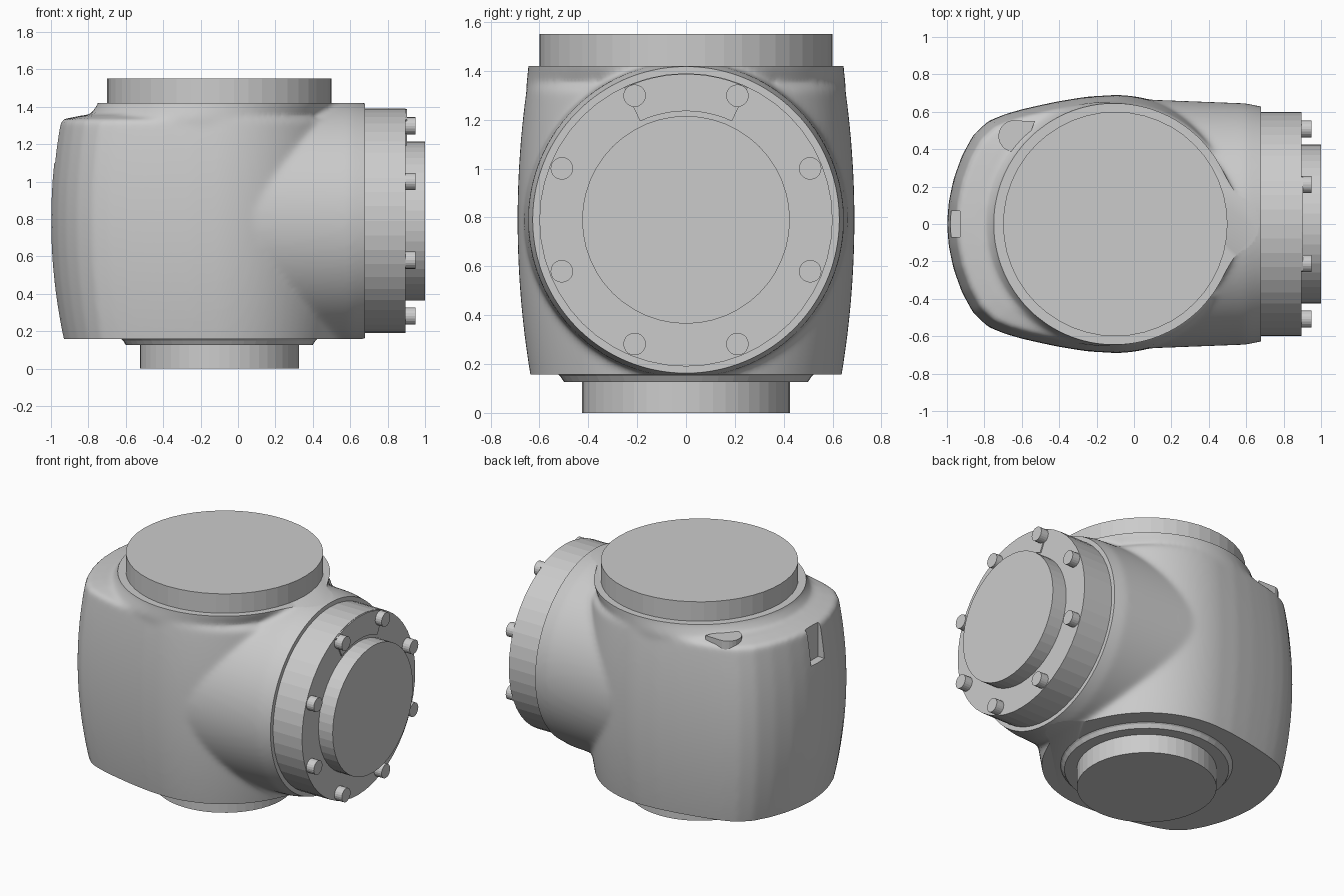
import bpy, bmesh, math
from mathutils import Vector

if "Cube" in bpy.data.objects:
    bpy.data.objects.remove(bpy.data.objects["Cube"])

CX, CZ = -0.1, 0.79      # vertical axis x, horizontal axis z


def new_obj(name, bm):
    bmesh.ops.recalc_face_normals(bm, faces=bm.faces)
    me = bpy.data.meshes.new(name)
    bm.to_mesh(me)
    bm.free()
    ob = bpy.data.objects.new(name, me)
    bpy.context.collection.objects.link(ob)
    return ob


def loft(bm, rings):
    """Skin a list of closed rings and cap both ends."""
    vs = [[bm.verts.new(p) for p in r] for r in rings]
    n = len(vs[0])
    for a, b in zip(vs, vs[1:]):
        for i in range(n):
            bm.faces.new((a[i], a[(i + 1) % n], b[(i + 1) % n], b[i]))
    bm.faces.new(vs[0])
    bm.faces.new(vs[-1])


def ring_z(r, z, n=48, cx=CX, cy=0):
    return [(cx + r * math.cos(2 * math.pi * i / n), cy + r * math.sin(2 * math.pi * i / n), z) for i in range(n)]


def ring_x(r, x, n=48, cy=0, cz=CZ):
    return [(x, cy + r * math.cos(2 * math.pi * i / n), cz + r * math.sin(2 * math.pi * i / n)) for i in range(n)]


def solid(name, rings):
    bm = bmesh.new()
    loft(bm, rings)
    return new_obj(name, bm)


# Body plan outline: rounded nose at -x, half circle at +x
half = [(-1, 0), (-.99, .12), (-.965, .24), (-.92, .365), (-.86, .475), (-.78, .55),
        (-.69, .587), (-.6, .613), (-.5, .636), (-.4, .657), (-.25, .681)]
half += [(CX + .69 * math.sin(a), .69 * math.cos(a)) for a in [math.pi * i / 40 for i in range(20)]]
plan = half + [(CX + .69, 0)] + [(x, -y) for x, y in reversed(half[1:])]


def body_ring(z, inset=0):
    s = 1 - .075 * ((z - CZ) / .63) ** 2 - inset
    return [(CX + (x - CX) * s, y * s, z) for x, y in plan]


# Body: barrel housing, top shoulder and side neck blended together
bm = bmesh.new()
loft(bm, [body_ring(.06 + 1.27 * i / 24) for i in range(25)] + [body_ring(1.355, .13)])
loft(bm, [ring_z(.62, 1.1, 96), ring_z(.655, 1.33, 96, CX - .055), ring_z(.645, 1.42, 96), ring_z(.645, 1.52, 96)])
loft(bm, [ring_x(.672, CX, 96), ring_x(.645, .6, 96), ring_x(.628, .68, 96), ring_x(.61, .76, 96)])
body = new_obj("housing", bm)
rm = body.modifiers.new("blend", 'REMESH')
rm.mode = 'VOXEL'
rm.voxel_size = .015
sm = body.modifiers.new("soften", 'SMOOTH')
sm.factor = .5
sm.iterations = 14
dg = bpy.context.evaluated_depsgraph_get()
bm = bmesh.new()
bm.from_object(body, dg)
body.modifiers.clear()
# Trim to crisp flat ends
for co, no in (((0, 0, 1.42), (0, 0, 1)), ((0, 0, .157), (0, 0, -1)), ((.68, 0, 0), (1, 0, 0))):
    cut = bmesh.ops.bisect_plane(bm, geom=bm.verts[:] + bm.edges[:] + bm.faces[:], dist=1e-5,
                                 plane_co=co, plane_no=no, clear_outer=True)
    edges = [e for e in cut['geom_cut'] if isinstance(e, bmesh.types.BMEdge) and e.is_boundary]
    bmesh.ops.holes_fill(bm, edges=edges, sides=0)
bmesh.ops.recalc_face_normals(bm, faces=bm.faces)
bm.to_mesh(body.data)
bm.free()

# Slot in the nose
bm = bmesh.new()
bmesh.ops.create_cube(bm, size=1)
for v in bm.verts:
    v.co = Vector((-1.03 + v.co.x * .2, v.co.y * .14, 1.25 + v.co.z * .3))
slot = new_obj("slot_cutter", bm)
slot.hide_render = True
slot.hide_set(True)
bo = body.modifiers.new("slot", 'BOOLEAN')
bo.operation = 'DIFFERENCE'
bo.object = slot
bpy.context.view_layer.objects.active = body
body.select_set(True)
bpy.ops.object.modifier_apply(modifier="slot")
bpy.data.objects.remove(slot)
bpy.ops.object.shade_smooth_by_angle(angle=math.radians(30))

# Vertical end discs
solid("top_disc", [ring_z(.6, 1.4), ring_z(.6, 1.55)])
solid("bottom_collar", [ring_z(.54, .17), ring_z(.515, .15), ring_z(.5, .127)])
solid("bottom_disc", [ring_z(.425, .15), ring_z(.425, 0)])

# Side flange and hub
solid("side_flange", [ring_x(.6, .66), ring_x(.6, .895)])
solid("side_hub", [ring_x(.425, .88), ring_x(1.0 * .425, 1.0)])

# Flange bolts
for i in range(8):
    a = math.radians(22.5 + 45 * i)
    cy, cz = .55 * math.cos(a), CZ + .55 * math.sin(a)
    solid(f"bolt_{i + 1}", [ring_x(.046, .88, 20, cy, cz), ring_x(.046, .95, 20, cy, cz)])

# Blank plate on the flange between the top bolts
arc = [math.radians(65 + 50 * i / 12) for i in range(13)]
outline = [(.597 * math.cos(a), CZ + .597 * math.sin(a)) for a in arc]
outline += [(.445 * math.cos(a), CZ + .445 * math.sin(a)) for a in reversed(arc)]
solid("flange_plate", [[(x, y, z) for y, z in outline] for x in (.885, .903)])

# Pad on the shoulder, pointed towards the back
pad = [(-.64 + .085 * math.cos(a), .47 + .085 * math.sin(a))
       for a in [math.radians(100 + 210 * i / 14) for i in range(15)]] + [(-.53, .55)]
solid("shoulder_pad", [[(x, y, z) for x, y in pad] for z in (1.27, 1.37)])
